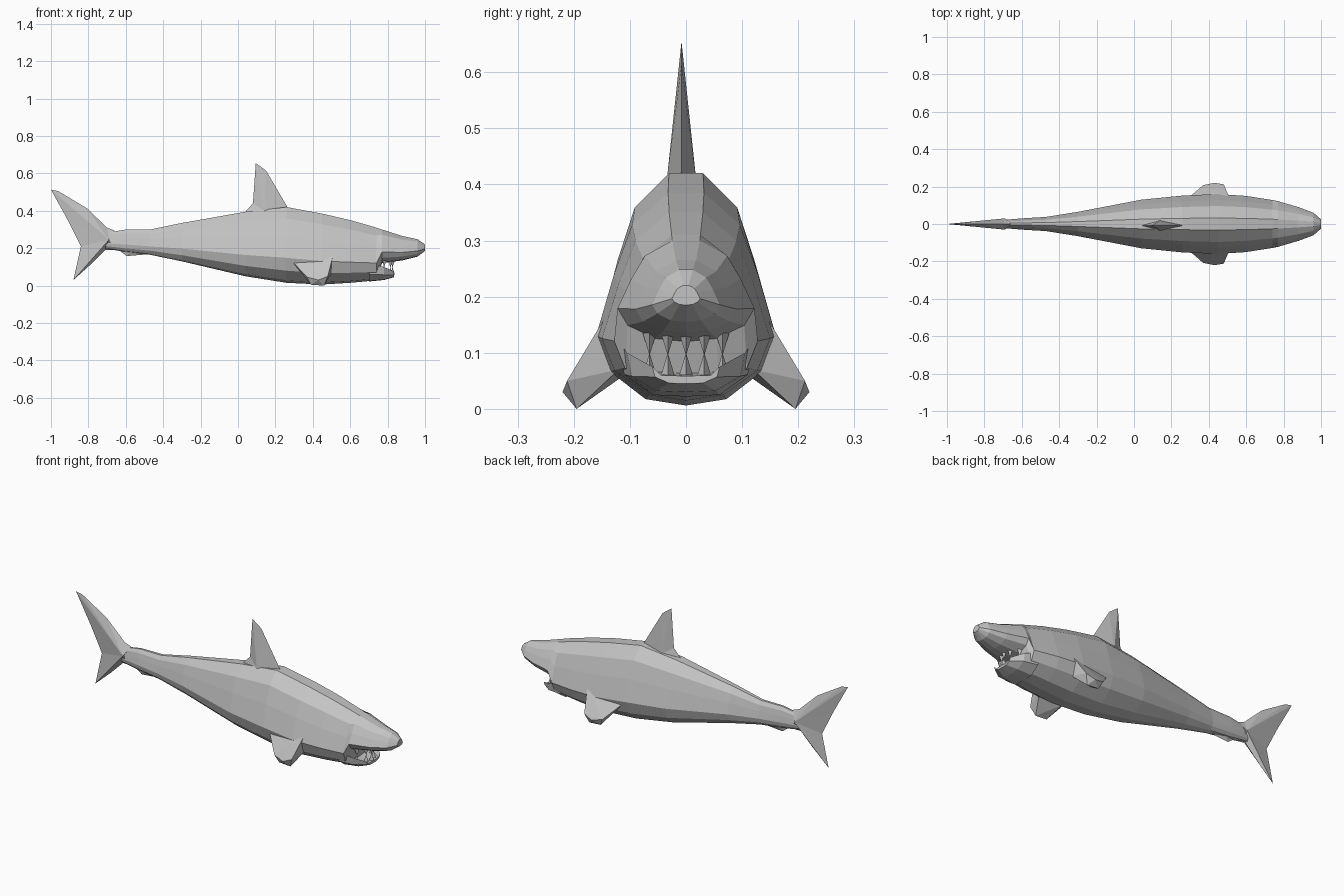
import bpy
import bmesh
import math
from mathutils import Vector

cube = bpy.data.objects.get("Cube")
if cube:
    bpy.data.objects.remove(cube, do_unlink=True)

GREY = (0.55, 0.55, 0.55, 1)
skin = bpy.data.materials.new("grey_skin")
skin.use_nodes = True
skin.diffuse_color = GREY
skin.node_tree.nodes["Principled BSDF"].inputs["Base Color"].default_value = GREY


def finish(bm, name):
    bmesh.ops.recalc_face_normals(bm, faces=bm.faces)
    mesh = bpy.data.meshes.new(name)
    bm.to_mesh(mesh)
    bm.free()
    mesh.materials.append(skin)
    obj = bpy.data.objects.new(name, mesh)
    bpy.context.collection.objects.link(obj)
    return obj


def loft(name, stations, half):
    """Skin a mirrored half section along x; a station is (x, top, bottom, half width)."""
    bm = bmesh.new()
    outline = half + [(-y, z) for y, z in reversed(half) if y > 0]
    rings = []
    for x, top, bottom, w in stations:
        rings.append([bm.verts.new((x, y * w, bottom + z * (top - bottom)))
                      for y, z in outline])
    n = len(outline)
    for a, b in zip(rings, rings[1:]):
        for i in range(n):
            j = (i + 1) % n
            bm.faces.new((a[i], a[j], b[j], b[i]))
    bm.faces.new(rings[0])
    bm.faces.new(rings[-1])
    return finish(bm, name)


def blade(name, hub, thick, rim, y=0.0):
    """Thin fin: a sharp rim fanned on both sides to a thick hub."""
    bm = bmesh.new()
    edge = [bm.verts.new((x, y, z)) for x, z in rim]
    hubs = [bm.verts.new((hub[0], y + s * thick, hub[1])) for s in (-1, 1)]
    for a, b in zip(edge, edge[1:]):
        for h in hubs:
            bm.faces.new((a, b, h))
    for end in (edge[0], edge[-1]):
        bm.faces.new((end, hubs[0], hubs[1]))
    return finish(bm, name)


def hull(name, points):
    bm = bmesh.new()
    for p in points:
        bm.verts.new(p)
    bmesh.ops.convex_hull(bm, input=bm.verts[:])
    return finish(bm, name)


# Body and snout, stepping up behind the open mouth
body_section = [(0.2, 1), (0.6, 0.85), (0.8, 0.62), (1, 0.33),
                (0.85, 0.16), (0.45, 0.03), (0, 0)]
loft("body", [
    (-0.72, 0.28, 0.2, 0.02),
    (-0.6, 0.3, 0.18, 0.03),
    (-0.47, 0.3, 0.165, 0.038),
    (-0.3, 0.335, 0.13, 0.065),
    (0.04, 0.395, 0.05, 0.13),
    (0.26, 0.42, 0.015, 0.152),
    (0.45, 0.385, 0.006, 0.16),
    (0.6, 0.35, 0.015, 0.15),
    (0.74, 0.31, 0.028, 0.128),
    (0.77, 0.3, 0.12, 0.122),
    (0.88, 0.265, 0.135, 0.09),
    (0.96, 0.248, 0.155, 0.06),
    (1.0, 0.22, 0.185, 0.025),
], body_section)

# Lower jaw with a hollowed upper side
jaw_section = [(0, 0.45), (0.75, 0.5), (1, 1), (0.92, 0.4), (0.5, 0.03), (0, 0)]
loft("lower_jaw", [
    (0.7, 0.12, 0.022, 0.12),
    (0.78, 0.1, 0.03, 0.105),
    (0.835, 0.075, 0.045, 0.06),
], jaw_section)

# Teeth along both jaws
for row, base, tip, count in (("upper", 0.135, 0.095, 5), ("lower", 0.06, 0.1, 5)):
    for i in range(count):
        t = 2 * i / (count - 1) - 1
        x, y = 0.825 - 0.045 * t * t, 0.065 * t
        foot = [(x + 0.014 * math.cos(k * math.tau / 3),
                 y + 0.014 * math.sin(k * math.tau / 3), base) for k in range(3)]
        hull(f"{row}_tooth_{i + 1}", foot + [(x, y, tip)])

# Upright fins
blade("dorsal_fin", (0.14, 0.4), 0.027,
      [(0.03, 0.385), (0.08, 0.44), (0.095, 0.655), (0.15, 0.615),
       (0.2, 0.53), (0.27, 0.41)], y=-0.008)
blade("tail_fin", (-0.69, 0.245), 0.03,
      [(-0.66, 0.295), (-0.7, 0.31), (-0.81, 0.415), (-0.96, 0.505), (-1.0, 0.513),
       (-0.91, 0.35), (-0.84, 0.21), (-0.88, 0.03), (-0.78, 0.12),
       (-0.71, 0.19), (-0.66, 0.19)])
blade("anal_fin", (-0.56, 0.2), 0.02,
      [(-0.65, 0.2), (-0.595, 0.158), (-0.45, 0.17)])

# Pectoral fins
fin = [Vector(p) for p in (
    (0.51, 0.14, 0.17), (0.28, 0.13, 0.14), (0.5, 0.12, 0.07), (0.36, 0.11, 0.06),
    (0.48, 0.212, 0.05), (0.43, 0.22, 0.03), (0.37, 0.208, 0.045),
    (0.46, 0.195, 0.0), (0.39, 0.195, 0.005))]
for side, s in (("left", 1), ("right", -1)):
    hull(f"{side}_pectoral_fin", [(p.x, s * p.y, p.z) for p in fin])
